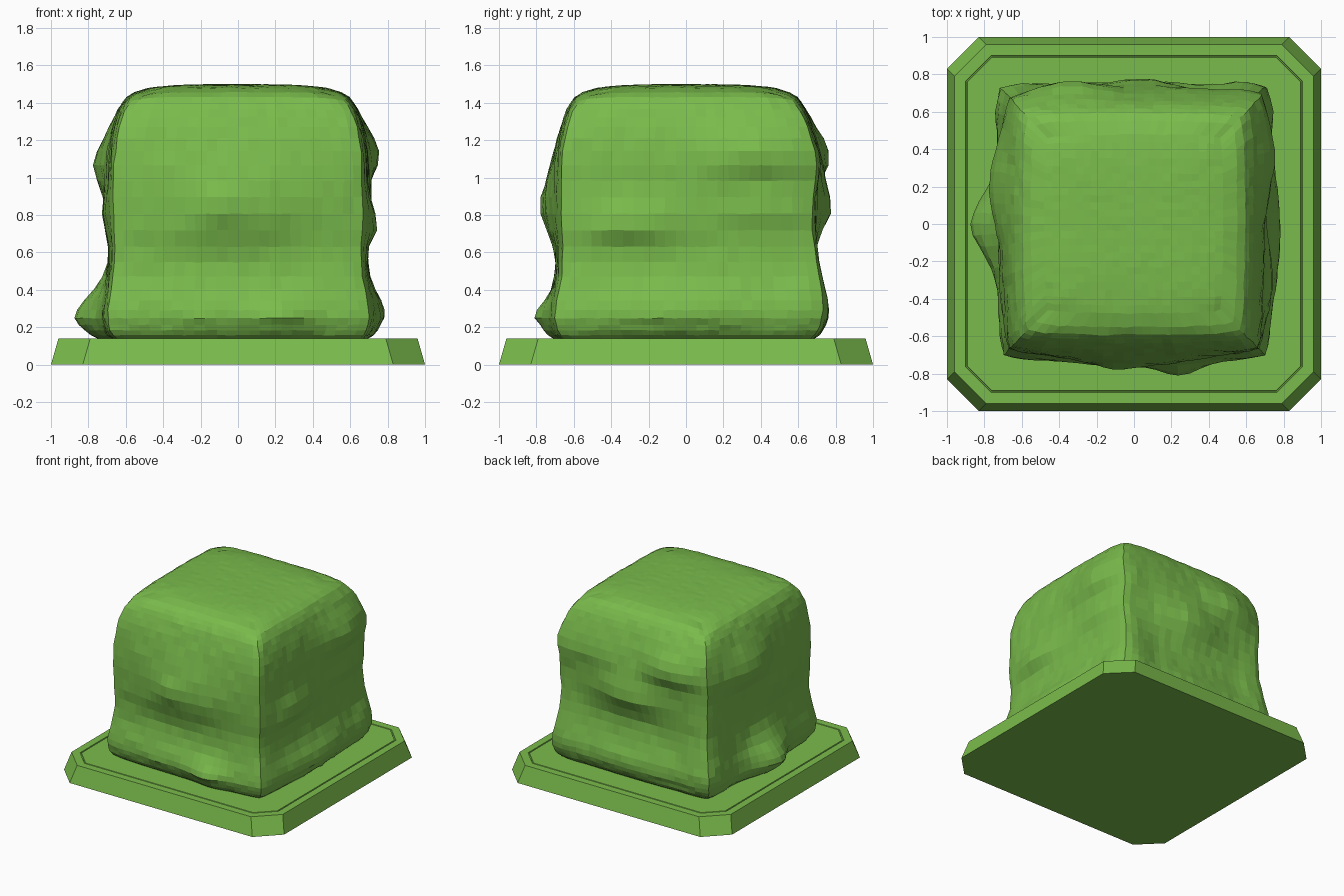
import bpy, bmesh, math, random

if "Cube" in bpy.data.objects:
    bpy.data.objects.remove(bpy.data.objects["Cube"])

random.seed(4)
green = bpy.data.materials.new("slime green")
green.diffuse_color = (0.195, 0.50, 0.072, 1)
green.use_nodes = True
green.node_tree.nodes["Principled BSDF"].inputs["Base Color"].default_value = green.diffuse_color


def finish(bm, name):
    bmesh.ops.recalc_face_normals(bm, faces=bm.faces)
    mesh = bpy.data.meshes.new(name)
    bm.to_mesh(mesh)
    bm.free()
    mesh.materials.append(green)
    obj = bpy.data.objects.new(name, mesh)
    bpy.context.collection.objects.link(obj)
    return obj


# Plinth: stacked chamfered squares (half width, chamfer start, height) with a thin groove
bm = bmesh.new()
rings = []
for h, c, z in [(1, .83, 0), (.96, .79, .14), (.9, .765, .14), (.898, .764, .135),
                (.892, .762, .135), (.890, .761, .14)]:
    outline = [(c, -h), (h, -c), (h, c), (c, h), (-c, h), (-h, c), (-h, -c), (-c, -h)]
    rings.append([bm.verts.new((x, y, z)) for x, y in outline])
for low, high in zip(rings, rings[1:]):
    for i in range(8):
        j = (i + 1) % 8
        bm.faces.new((low[i], low[j], high[j], high[i]))
bm.faces.new(rings[0])
bm.faces.new(rings[-1])
finish(bm, "plinth")

# Slime cube: side profile as (height, half width)
PROFILE = [(.135, .66), (.165, .695), (.24, .715), (.33, .708), (.45, .685), (.6, .67), (.8, .675),
           (1.05, .68), (1.2, .665), (1.3, .642), (1.38, .612), (1.43, .575), (1.46, .525), (1.478, .46)]
# Lumps on each side: position along side, height, width, tallness, depth
LUMPS = {
    "front": [(.25, .25, .14, .08, .06), (0, .27, .5, .11, .025), (0, .85, .4, .22, .07),
              (-.1, .84, .1, .08, .03), (-.1, .68, .4, .1, .02)],
    "right": [(-.3, .74, .27, .12, .06), (.38, 1.12, .27, .15, .07), (-.05, .28, .4, .12, .055),
              (.4, .82, .25, .11, .03), (.6, .3, .12, .15, .025)],
    "back": [(-.35, 1.12, .24, .15, .08), (.03, .83, .3, .17, .085), (0, .3, .5, .15, .035),
             (.62, .4, .16, .3, .05), (-.62, .4, .16, .3, .04), (.3, 1.1, .3, .15, .03),
             (.65, 1.05, .15, .2, .03)],
    "left": [(0, .25, .2, .15, .14), (.2, 1.06, .28, .17, .08), (-.35, .8, .3, .15, .02),
             (.62, .35, .15, .25, .03), (-.1, .8, .3, .15, .02)],
}


def half_width(z):
    for (z0, h0), (z1, h1) in zip(PROFILE, PROFILE[1:]):
        if z <= z1:
            return h0 + (h1 - h0) * (z - z0) / (z1 - z0)
    return PROFILE[-1][1]


def bulge(side, u, z):
    total = .018 * max(0, 1 - (u / .68) ** 2)       # slight belly
    foot = min(1, .55 + (z - .135) * 5)             # short tuck under the foot
    z = max(z, .225)
    for pu, pz, su, sz, depth in LUMPS[side]:
        sz *= .75 if z < pz else 1.1                # lumps sag: steeper underneath
        total += depth * math.exp(-((u - pu) / su) ** 2 - ((z - pz) / sz) ** 2)
    return total * foot


bm = bmesh.new()
bmesh.ops.create_cube(bm, size=2)
bmesh.ops.subdivide_edges(bm, edges=bm.edges[:], cuts=23, use_grid_fill=True)
z_low, z_high = PROFILE[0][0], PROFILE[-1][0]
for v in bm.verts:
    a, b, c = v.co
    top = c > .999
    t = (c + 1) / 2
    t -= .6 * math.sin(2 * math.pi * t) / (2 * math.pi)   # finer rows at both ends
    z = z_low + (z_high - z_low) * t
    h = half_width(z)
    corner = 1 - .025 * abs(a * b) ** 10                  # soften upright edges
    x, y = a * h * corner, b * h * corner
    dx = abs(a) ** 4 * bulge("right" if a > 0 else "left", y, z)
    dy = abs(b) ** 4 * bulge("back" if b > 0 else "front", x, z)
    if top:
        z = 1.498 - .02 * max(abs(a), abs(b)) ** 4 - .025 * abs(a * b) ** 4
    elif z > 1.3:
        z -= .025 * abs(a * b) ** 6 * (z - 1.3) / .178
    x += math.copysign(dx, a)
    y += math.copysign(dy, b)
    j = .004 if c > -.99 else 0
    v.co = (x + random.uniform(-j, j), y + random.uniform(-j, j),
            z + random.uniform(-j, j) * .4)
finish(bm, "slime_cube")
